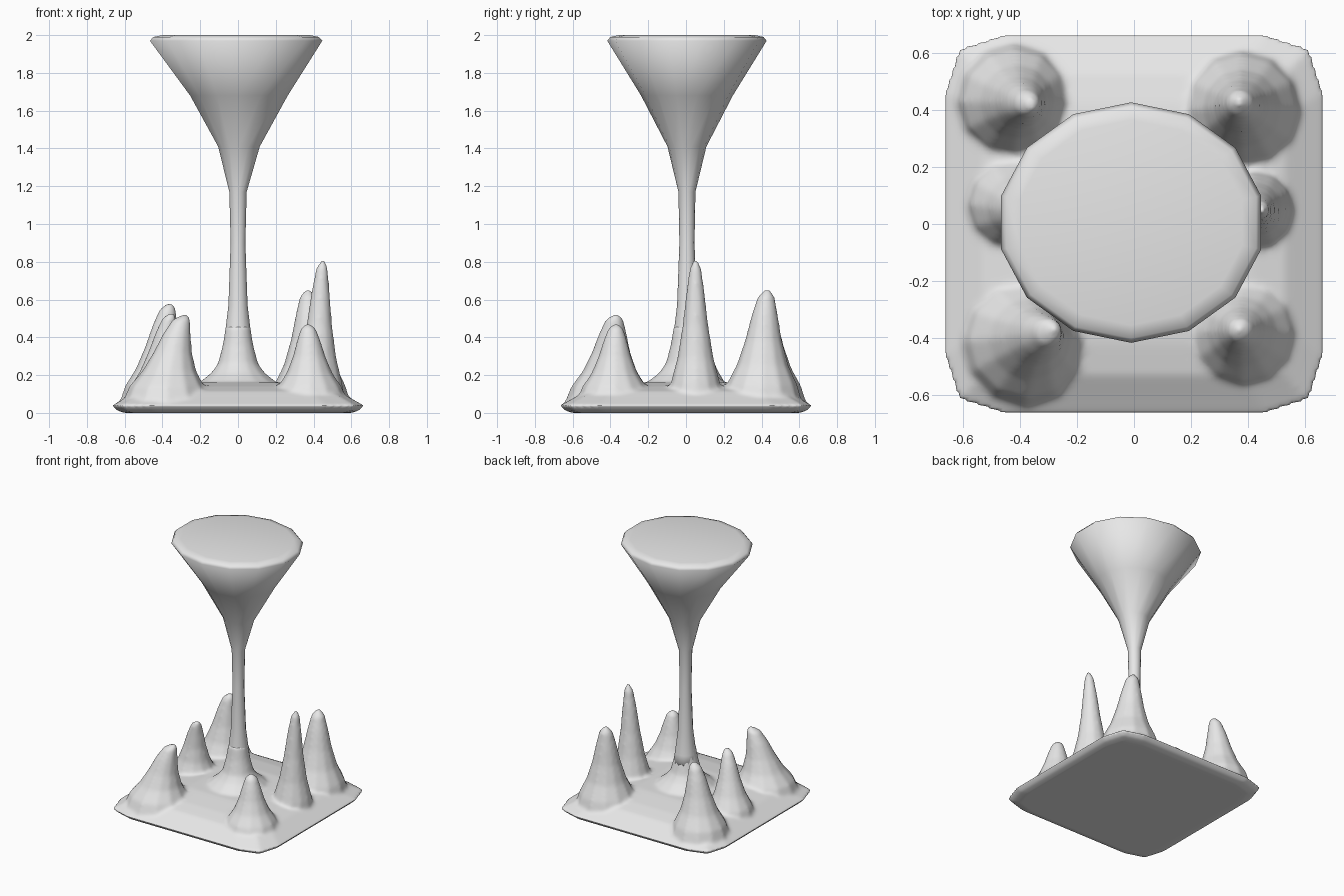
import bpy, bmesh, math

cube = bpy.data.objects.get("Cube")
if cube:
    bpy.data.objects.remove(cube)

# One plain clay colour
clay = bpy.data.materials.new("grey_clay")
clay.use_nodes = True
GREY = (0.8, 0.8, 0.8, 1)
clay.diffuse_color = GREY
clay.node_tree.nodes["Principled BSDF"].inputs["Base Color"].default_value = GREY


def polygon(sides):
    """Unit outline with a corner pointing to the back."""
    turns = [math.pi / 2 + 2 * math.pi * i / sides for i in range(sides)]
    return [(math.cos(a), math.sin(a)) for a in turns]


def loft(bm, outline, rings):
    """Skin rings (x, y, z, x scale, y scale), bottom to top, with both ends capped."""
    loops = [[bm.verts.new((x + sx * u, y + sy * v, z)) for u, v in outline]
             for x, y, z, sx, sy in rings]
    n = len(outline)
    for low, high in zip(loops, loops[1:]):
        for i in range(n):
            j = (i + 1) % n
            bm.faces.new((low[i], low[j], high[j], high[i]))
    bm.faces.new(loops[0][::-1])
    bm.faces.new(loops[-1])


def finish(name, bm):
    bmesh.ops.recalc_face_normals(bm, faces=bm.faces)
    for face in bm.faces:
        face.smooth = True
    mesh = bpy.data.meshes.new(name)
    bm.to_mesh(mesh)
    bm.free()
    mesh.materials.append(clay)
    obj = bpy.data.objects.new(name, mesh)
    bpy.context.collection.objects.link(obj)
    return obj


land = bmesh.new()

# Ground slab: a square with clipped corners, rising gently to the middle
corner = [(1, 0.70), (0.93, 0.93), (0.70, 1)]
square = []
for c, s in ((1, 0), (0, 1), (-1, 0), (0, -1)):
    square += [(c * u - s * v, s * u + c * v) for u, v in corner]
slab = [(0, 0.60), (0.012, 0.64), (0.04, 0.665), (0.07, 0.61),
        (0.115, 0.53), (0.14, 0.42), (0.16, 0.25)]
loft(land, square, [(0, 0, z, r, r) for z, r in slab])

# Spires: tip position, foot position, foot radius
spires = [
    ((0.45, 0.05, 0.81), (0.42, 0.05), 0.14),
    ((0.37, 0.43, 0.65), (0.38, 0.40), 0.20),
    ((0.37, -0.37, 0.47), (0.38, -0.38), 0.18),
    ((-0.28, -0.37, 0.52), (-0.38, -0.41), 0.21),
    ((-0.36, 0.42, 0.58), (-0.42, 0.43), 0.19),
    ((-0.35, 0.01, 0.53), (-0.42, 0.07), 0.16),
]
taper = [(-0.15, 1.1), (0.05, 0.95), (0.25, 0.69), (0.5, 0.49),
         (0.75, 0.35), (0.93, 0.23), (1, 0.08)]
GROUND = 0.12
for (tx, ty, tz), (fx, fy), radius in spires:
    rings = []
    for f, r in taper:
        lean = min(1, (1 - f)) ** 0.6 if f < 1 else 0
        rings.append((tx + (fx - tx) * lean, ty + (fy - ty) * lean,
                      GROUND + f * (tz - GROUND), r * radius, r * radius))
    loft(land, polygon(12), rings)

# Flared foot of the column
foot = [(0.08, 0.28), (0.16, 0.21), (0.21, 0.145), (0.26, 0.108),
        (0.36, 0.082), (0.46, 0.066)]
loft(land, polygon(14), [(0, 0, z, r, r) for z, r in foot])

# Melt the slab, spires and foot into one soft surface
landscape = finish("landscape", land)
remesh = landscape.modifiers.new("blend", "REMESH")
remesh.mode = "VOXEL"
remesh.voxel_size = 0.013
remesh.use_smooth_shade = True
soften = landscape.modifiers.new("soften", "SMOOTH")
soften.factor = 0.5
soften.iterations = 7

# Column that widens into the flat-topped funnel
funnel = bmesh.new()
profile = [(0.3, 0, 0.088, 0.088), (0.4, 0, 0.073, 0.073), (0.57, 0, 0.052, 0.052),
           (0.9, 0, 0.04, 0.04), (1.17, 0, 0.047, 0.045), (1.41, 0.005, 0.113, 0.103),
           (1.68, 0.005, 0.265, 0.243), (1.97, -0.01, 0.468, 0.422),
           (1.99, -0.01, 0.45, 0.406), (2.0, -0.01, 0.40, 0.36)]
loft(funnel, polygon(14), [(x, 0.005, z, rx, ry) for z, x, rx, ry in profile])
finish("funnel_column", funnel)
